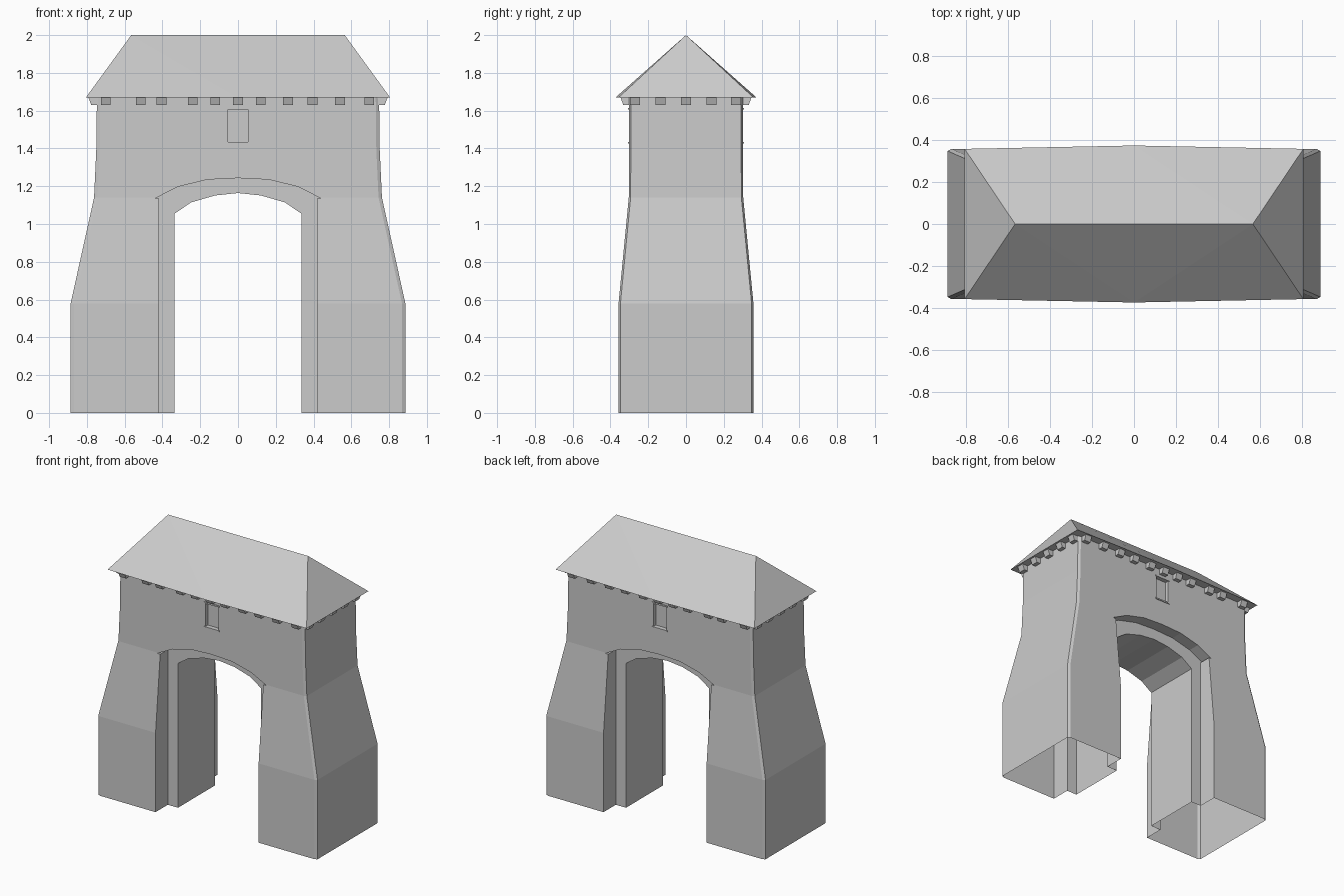
import bpy, bmesh

if "Cube" in bpy.data.objects:
    bpy.data.objects.remove(bpy.data.objects["Cube"])


def make_object(name, bm):
    bmesh.ops.recalc_face_normals(bm, faces=bm.faces)
    mesh = bpy.data.meshes.new(name)
    bm.to_mesh(mesh)
    bm.free()
    obj = bpy.data.objects.new(name, mesh)
    bpy.context.collection.objects.link(obj)
    return obj


def extrude_profile(name, pts, y0, y1):
    """Prism from an (x, z) outline running from y0 to y1."""
    bm = bmesh.new()
    face = bm.faces.new([bm.verts.new((x, y0, z)) for x, z in pts])
    ext = bmesh.ops.extrude_face_region(bm, geom=[face])["geom"]
    bmesh.ops.translate(bm, vec=(0, y1 - y0, 0),
                        verts=[g for g in ext if isinstance(g, bmesh.types.BMVert)])
    return make_object(name, bm)


def mirrored(half):
    """Right half outline (bottom to crown) completed on the left."""
    return half + [(-x, z) for x, z in reversed(half) if x > 0]


def cut(target, cutter):
    mod = target.modifiers.new("cut", 'BOOLEAN')
    mod.operation = 'DIFFERENCE'
    mod.solver = 'EXACT'
    mod.object = cutter
    bpy.context.view_layer.objects.active = target
    bpy.ops.object.modifier_apply(modifier=mod.name)
    bpy.data.objects.remove(cutter)


# Tower body: chamfered rectangle lofted upward with battered legs
bm = bmesh.new()
rings = []
for z, hx, hy in [(0, .886, .357), (.58, .886, .357), (1.14, .762, .303),
                  (1.4, .75, .302), (1.67, .747, .302)]:
    cx, cy = .018, .01
    quarter = [(hx, hy - cy), (hx - cx, hy)]
    outline = (quarter + [(-x, y) for x, y in reversed(quarter)]
               + [(-x, -y) for x, y in quarter]
               + [(x, -y) for x, y in reversed(quarter)])
    rings.append([bm.verts.new((x, y, z)) for x, y in outline])
for a, b in zip(rings, rings[1:]):
    for i in range(8):
        j = (i + 1) % 8
        bm.faces.new((a[i], a[j], b[j], b[i]))
bm.faces.new(rings[0])
bm.faces.new(rings[-1])
body = make_object("gate_body", bm)

# Passage, stepped outer arches and window niches on both fronts
passage = mirrored([(.335, -.2), (.335, 1.055), (.249, 1.114), (.122, 1.151), (0, 1.164)])
outer_arch = mirrored([(.417, -.2), (.417, 1.134), (.442, 1.134), (.318, 1.197),
                       (.164, 1.235), (0, 1.243)])
window = mirrored([(.052, 1.43), (.052, 1.61)])
cut(body, extrude_profile("passage_cutter", passage, -.6, .6))
for s in (-1, 1):
    cut(body, extrude_profile("arch_cutter", outer_arch, s * .215, s * .6))
    cut(body, extrude_profile("window_cutter", window, s * .275, s * .6))

# Legs are open underneath
bm = bmesh.new()
bm.from_mesh(body.data)
bottom = [f for f in bm.faces if all(abs(v.co.z) < 1e-4 for v in f.verts)]
bmesh.ops.delete(bm, geom=bottom, context='FACES')
bm.to_mesh(body.data)
bm.free()

# Hipped roof with slightly bowed long eaves
bm = bmesh.new()
z = 1.67
eave = [bm.verts.new(p) for p in [(-.805, -.357, z), (0, -.373, z), (.805, -.357, z),
                                  (.805, .357, z), (0, .373, z), (-.805, .357, z)]]
left, right = bm.verts.new((-.565, 0, 2)), bm.verts.new((.565, 0, 2))
a, b, c, d, e, f = eave
for face in [(a, b, left), (b, right, left), (b, c, right), (c, d, right),
             (d, e, right), (e, left, right), (e, f, left), (f, a, left), eave]:
    bm.faces.new(face)
make_object("roof", bm)


# Corbels under the eaves, with faces leaning outward
def corbel(bm, along, wall, axis, side):
    sect = [(wall - .01, 1.63), (wall + .03, 1.63), (wall + .045, 1.67), (wall - .01, 1.67)]
    ends = []
    for t in (along - .026, along + .026):
        ends.append([bm.verts.new((side * o, t, h) if axis == 'x' else (t, side * o, h))
                     for o, h in sect])
    p, q = ends
    bm.faces.new(p)
    bm.faces.new(q)
    for i in range(4):
        j = (i + 1) % 4
        bm.faces.new((p[i], p[j], q[j], q[i]))


bm = bmesh.new()
for side in (-1, 1):
    for x in (-.7, -.515, -.405, -.24, -.12, 0, .12, .265, .395, .54, .695):
        corbel(bm, x, .302, 'y', side)
    for y in (-.27, -.135, 0, .135, .265):
        corbel(bm, y, .747, 'x', side)
make_object("eave_corbels", bm)

# Thin window sills and lintels
bm = bmesh.new()
for side in (-1, 1):
    for h in (1.43, 1.61):
        cube = bmesh.ops.create_cube(bm, size=1)["verts"]
        bmesh.ops.scale(bm, vec=(.124, .035, .01), verts=cube)
        bmesh.ops.translate(bm, vec=(0, side * .29, h), verts=cube)
make_object("window_ledges", bm)
